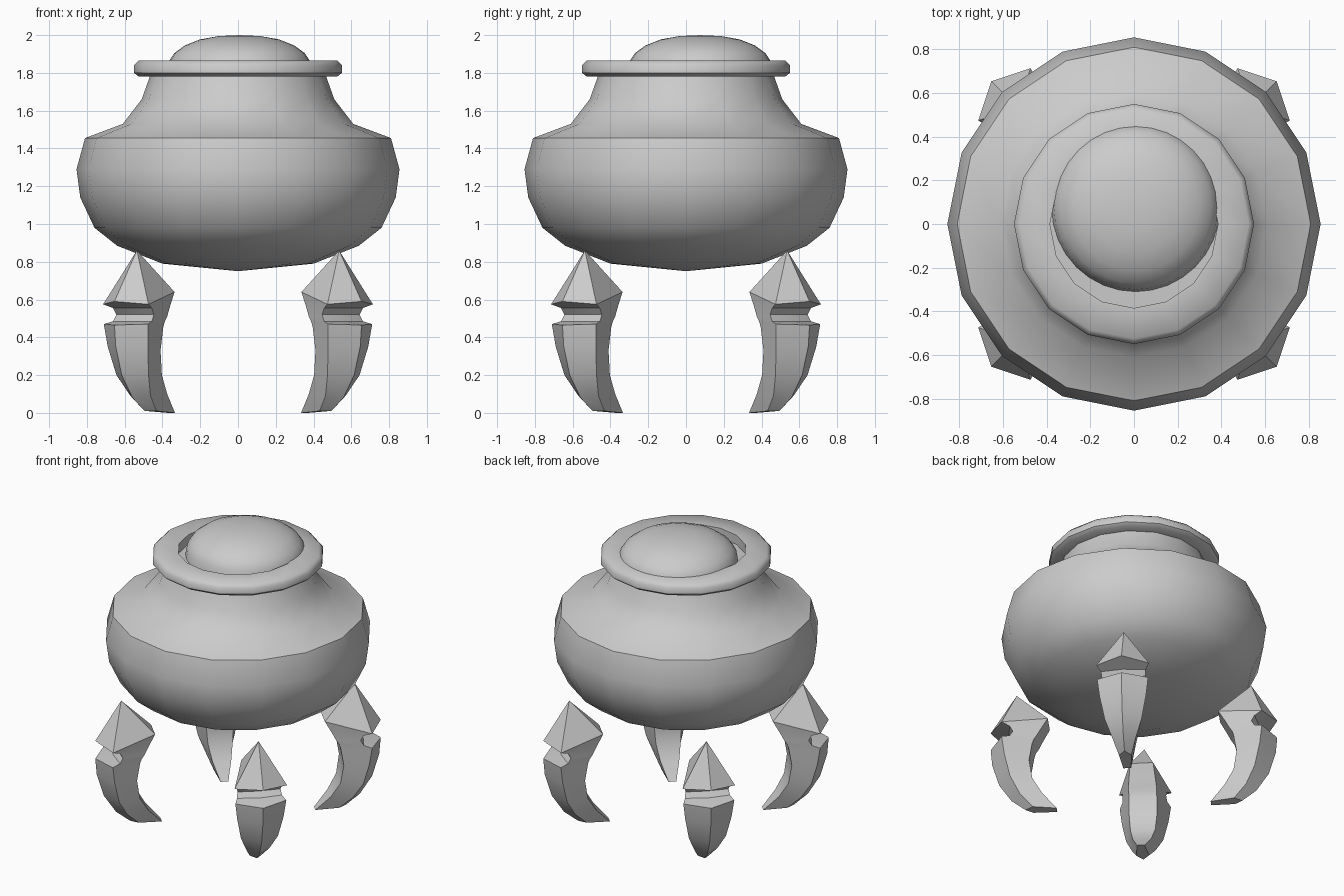
import bpy, bmesh, math

if "Cube" in bpy.data.objects:
    bpy.data.objects.remove(bpy.data.objects["Cube"])

grey = bpy.data.materials.new("plain_grey")
grey.diffuse_color = (0.6, 0.6, 0.6, 1)
grey.use_nodes = True
grey.node_tree.nodes["Principled BSDF"].inputs["Base Color"].default_value = grey.diffuse_color


def finish(name, bm, angle):
    bmesh.ops.remove_doubles(bm, verts=bm.verts, dist=1e-5)
    bmesh.ops.recalc_face_normals(bm, faces=bm.faces)
    me = bpy.data.meshes.new(name)
    bm.to_mesh(me)
    bm.free()
    me.materials.append(grey)
    ob = bpy.data.objects.new(name, me)
    bpy.context.collection.objects.link(ob)
    bpy.ops.object.select_all(action='DESELECT')
    ob.select_set(True)
    bpy.context.view_layer.objects.active = ob
    bpy.ops.object.shade_smooth_by_angle(angle=math.radians(angle))
    return ob


def lathe(name, profile, sides, angle, centre=(0, 0), closed=False):
    """Spin (radius, z) points around a vertical axis."""
    bm = bmesh.new()
    rings = [[bm.verts.new((centre[0] + r * math.cos(2 * math.pi * i / sides),
                            centre[1] + r * math.sin(2 * math.pi * i / sides), z))
              for i in range(sides)] if r > 0 else
             [bm.verts.new((centre[0], centre[1], z))] * sides
             for r, z in profile]
    pairs = list(zip(rings, rings[1:]))
    if closed:
        pairs.append((rings[-1], rings[0]))
    for a, b in pairs:
        for i in range(sides):
            j = (i + 1) % sides
            bm.faces.new(list(dict.fromkeys((a[i], a[j], b[j], b[i]))))
    return finish(name, bm, angle)


# Round pot body with a sloping shoulder and neck
lathe("pot_body", [(0, .75), (.40, .79), (.64, .885), (.76, .98), (.835, 1.14),
                   (.855, 1.29), (.81, 1.455), (.61, 1.53), (.51, 1.66),
                   (.46, 1.80)], 16, 50)

# Rounded lip with an open mouth
lathe("rim", [(.385, 1.78), (.525, 1.78), (.55, 1.80), (.55, 1.84),
              (.525, 1.865), (.385, 1.865)], 16, 50, closed=True)

# Floor just inside the mouth
lathe("mouth_floor", [(0, 1.80), (.40, 1.80)], 16, 30)

# Domed contents, set slightly off centre
lathe("dome", [(0, 2.0), (.11, 1.995), (.21, 1.977), (.29, 1.945), (.345, 1.905),
               (.375, 1.86), (.385, 1.80)], 32, 50, centre=(.008, .075))

# Claw legs: five-sided sections given as
# outer ridge (u, z), outer corner (u, w, z), inner corner (u, w, z)
SECTIONS = [
    ((.925, .59), (.84, .17, .575), (.55, .075, .64)),
    ((.81, .555), (.79, .145, .555), (.60, .085, .55)),
    ((.78, .52), (.77, .14, .52), (.62, .09, .51)),
    ((.81, .485), (.79, .145, .485), (.64, .09, .48)),
    ((.925, .465), (.84, .165, .47), (.65, .09, .45)),
    ((.915, .35), (.825, .15, .35), (.67, .09, .33)),
    ((.87, .20), (.79, .12, .20), (.65, .08, .20)),
    ((.79, .08), (.73, .075, .09), (.59, .06, .10)),
    ((.70, .01), (.65, .04, .01), (.497, .025, .0)),
]


def leg(name, turn):
    c, s = math.cos(turn), math.sin(turn)
    bm = bmesh.new()

    def vert(u, w, z):
        return bm.verts.new((u * c - w * s, u * s + w * c, z))

    rings = [[vert(o[0], 0, o[1]), vert(k[0], k[1], k[2]), vert(n[0], n[1], n[2]),
              vert(n[0], -n[1], n[2]), vert(k[0], -k[1], k[2])]
             for o, k, n in SECTIONS]
    tip = vert(.757, 0, .86)
    for i in range(5):
        j = (i + 1) % 5
        bm.faces.new((tip, rings[0][i], rings[0][j]))
        for a, b in zip(rings, rings[1:]):
            bm.faces.new((a[i], a[j], b[j], b[i]))
    bm.faces.new(rings[-1])
    finish(name, bm, 32)


for n, place in enumerate(("back_right", "back_left", "front_left", "front_right")):
    leg("leg_" + place, math.radians(45 + 90 * n))
